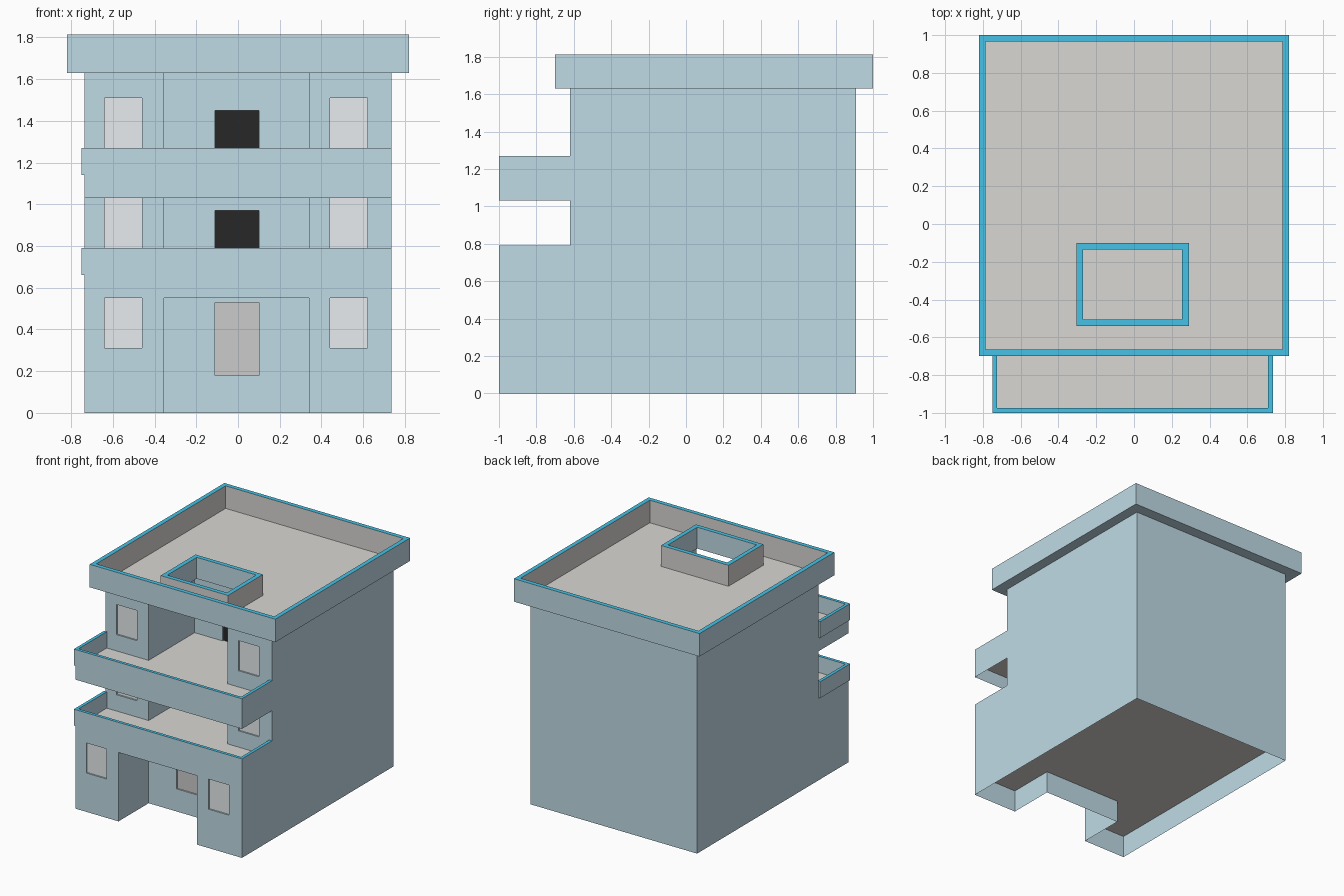
import bpy, bmesh
from mathutils import Vector

if "Cube" in bpy.data.objects:
    bpy.data.objects.remove(bpy.data.objects["Cube"])


def material(name, rgb):
    m = bpy.data.materials.new(name)
    m.diffuse_color = (*rgb, 1)
    m.use_nodes = True
    m.node_tree.nodes["Principled BSDF"].inputs["Base Color"].default_value = m.diffuse_color
    return m


MATS = [material("wall_blue", (0.53, 0.71, 0.79)), material("cap_blue", (0.06, 0.54, 0.80)),
        material("concrete", (0.70, 0.68, 0.65)), material("glass", (0.80, 0.84, 0.86)),
        material("door_grey", (0.72, 0.74, 0.74)), material("black", (0.02, 0.02, 0.02))]
WALL, CAP, GREY, GLASS, DOOR, BLACK = range(6)


class Part:
    """Collects axis-aligned panels; axis 0/1/2 is the panel normal, s its sign."""

    def __init__(self, name):
        self.name, self.bm = name, bmesh.new()

    def rect(self, axis, pos, b, s, mat=WALL):
        u0, u1, v0, v1 = b
        if u1 - u0 < 1e-5 or v1 - v0 < 1e-5:
            return
        pts = []
        for u, v in ((u0, v0), (u1, v0), (u1, v1), (u0, v1)):
            p = [u, v]
            p.insert(axis, pos)
            pts.append(self.bm.verts.new(p))
        f = self.bm.faces.new(pts)
        f.normal_update()
        if f.normal[axis] * s < 0:
            f.normal_flip()
        f.material_index = mat

    def holed(self, axis, pos, b, h, s, mat=WALL):
        self.rect(axis, pos, (b[0], h[0], b[2], b[3]), s, mat)
        self.rect(axis, pos, (h[1], b[1], b[2], b[3]), s, mat)
        self.rect(axis, pos, (h[0], h[1], b[2], h[2]), s, mat)
        self.rect(axis, pos, (h[0], h[1], h[3], b[3]), s, mat)

    def tube(self, b, z0, z1, s, mat=WALL):
        x0, x1, y0, y1 = b
        self.rect(0, x0, (y0, y1, z0, z1), -s, mat)
        self.rect(0, x1, (y0, y1, z0, z1), s, mat)
        self.rect(1, y0, (x0, x1, z0, z1), -s, mat)
        self.rect(1, y1, (x0, x1, z0, z1), s, mat)

    def opening(self, y, b, h, fill, depth=0.012):
        # front-facing wall with a shallow recessed window or door
        self.holed(1, y, b, h, -1)
        x0, x1, z0, z1 = h
        for x, s in ((x0, 1), (x1, -1)):
            self.rect(0, x, (y, y + depth, z0, z1), s)
        for z, s in ((z0, 1), (z1, -1)):
            self.rect(2, z, (x0, x1, y, y + depth), s)
        self.rect(1, y + depth, h, -1, fill)

    def finish(self):
        bmesh.ops.remove_doubles(self.bm, verts=self.bm.verts, dist=1e-5)
        me = bpy.data.meshes.new(self.name)
        self.bm.to_mesh(me)
        self.bm.free()
        for m in MATS:
            me.materials.append(m)
        bpy.context.collection.objects.link(bpy.data.objects.new(self.name, me))


W, FRONT, MID, BACK, TOP = 0.735, -1.0, -0.62, 0.91, 1.63
LX0, LX1, LBACK = -0.355, 0.34, -0.04          # central recess
FLOORS = [0.18, 0.66, 1.14, TOP]
SKY_OUT, SKY_IN = (-0.305, 0.29, -0.54, -0.10), (-0.27, 0.255, -0.505, -0.135)

# Side and back walls
p = Part("outer_walls")
for s in (-1, 1):
    p.rect(0, s * W, (MID, BACK, 0, TOP), s)
    p.rect(0, s * W, (FRONT, MID, 0, 0.66), s)
p.rect(1, BACK, (-W, W, 0, TOP), 1)
p.finish()

# Front wings with windows, and the central recess with its door, per storey
for i, name in enumerate(("ground", "middle", "upper")):
    z0, z1 = FLOORS[i], FLOORS[i + 1]
    base = 0 if i == 0 else z0
    face, rear = (FRONT, MID) if i == 0 else (MID, LBACK)
    p = Part(name + "_front")
    for a, b, w0, w1 in ((-W, LX0, -0.64, -0.46), (LX1, W, 0.44, 0.62)):
        p.opening(face, (a, b, base, z1), (w0, w1, z0 + 0.13, z0 + 0.37), GLASS)
    for x, s in ((LX0, 1), (LX1, -1)):
        p.rect(0, x, (face, rear, base, z1), s)
    p.opening(rear, (LX0, LX1, base, z1), (-0.11, 0.10, z0, z0 + (0.35 if i == 0 else 0.31)),
              DOOR if i == 0 else BLACK)
    p.finish()

# Ground floor slab leaves the porch open
p = Part("ground_floor")
p.rect(2, 0.18, (-W, W, MID, BACK), 1, GREY)
p.rect(2, 0.18, (-W, LX0, FRONT, MID), 1, GREY)
p.rect(2, 0.18, (LX1, W, FRONT, MID), 1, GREY)
p.finish()

# Balcony floors, edge beams and parapets
for z, name in ((0.66, "lower"), (1.14, "upper")):
    p = Part(name + "_balcony_floor")
    p.rect(2, z, (-W, W, FRONT, BACK), 1, GREY)
    p.finish()
    p = Part(name + "_edge_beam")
    if name == "lower":
        p.rect(1, FRONT, (LX0, LX1, z - 0.11, z), -1)
    else:
        p.rect(1, FRONT, (-W, W, z - 0.11, z), -1)
        for s in (-1, 1):
            p.rect(0, s * W, (FRONT, MID, z - 0.11, z), s)
    p.finish()
    p = Part(name + "_balcony_parapet")
    x0, x1, t, h = -0.75, W, 0.025, z + 0.13
    p.rect(1, FRONT, (x0, x1, z, h), -1)
    p.rect(1, FRONT + t, (x0 + t, x1 - t, z, h), 1)
    p.rect(2, h, (x0, x1, FRONT, FRONT + t), 1, CAP)
    p.rect(2, z, (x0, -W, FRONT, MID), -1)
    for a, b in ((x0, x0 + t), (x1 - t, x1)):
        p.rect(0, a, (FRONT if a == x0 else FRONT + t, MID, z, h), -1)
        p.rect(0, b, (FRONT if b == x1 else FRONT + t, MID, z, h), 1)
        p.rect(2, h, (a, b, FRONT + t, MID), 1, CAP)
        p.rect(1, MID, (a, b, z, h), 1)
    p.finish()

# Roof deck with overhanging parapet
ROOF_OUT, ROOF_IN = (-0.82, 0.82, -0.70, 1.0), (-0.785, 0.785, -0.665, 0.965)
p = Part("roof_deck")
p.holed(2, TOP + 0.003, ROOF_IN, SKY_IN, 1, GREY)
p.holed(2, TOP, ROOF_OUT, SKY_IN, -1)
p.finish()
p = Part("roof_parapet")
p.tube(ROOF_OUT, TOP, 1.813, 1)
p.tube(ROOF_IN, TOP, 1.813, -1, GREY)
p.holed(2, 1.813, ROOF_OUT, ROOF_IN, 1, CAP)
p.finish()

# Open skylight curb above the recess
p = Part("skylight_curb")
p.tube(SKY_OUT, TOP, 1.80, 1, GREY)
p.tube(SKY_IN, TOP, 1.80, -1)
p.holed(2, 1.80, SKY_OUT, SKY_IN, 1, CAP)
p.finish()
